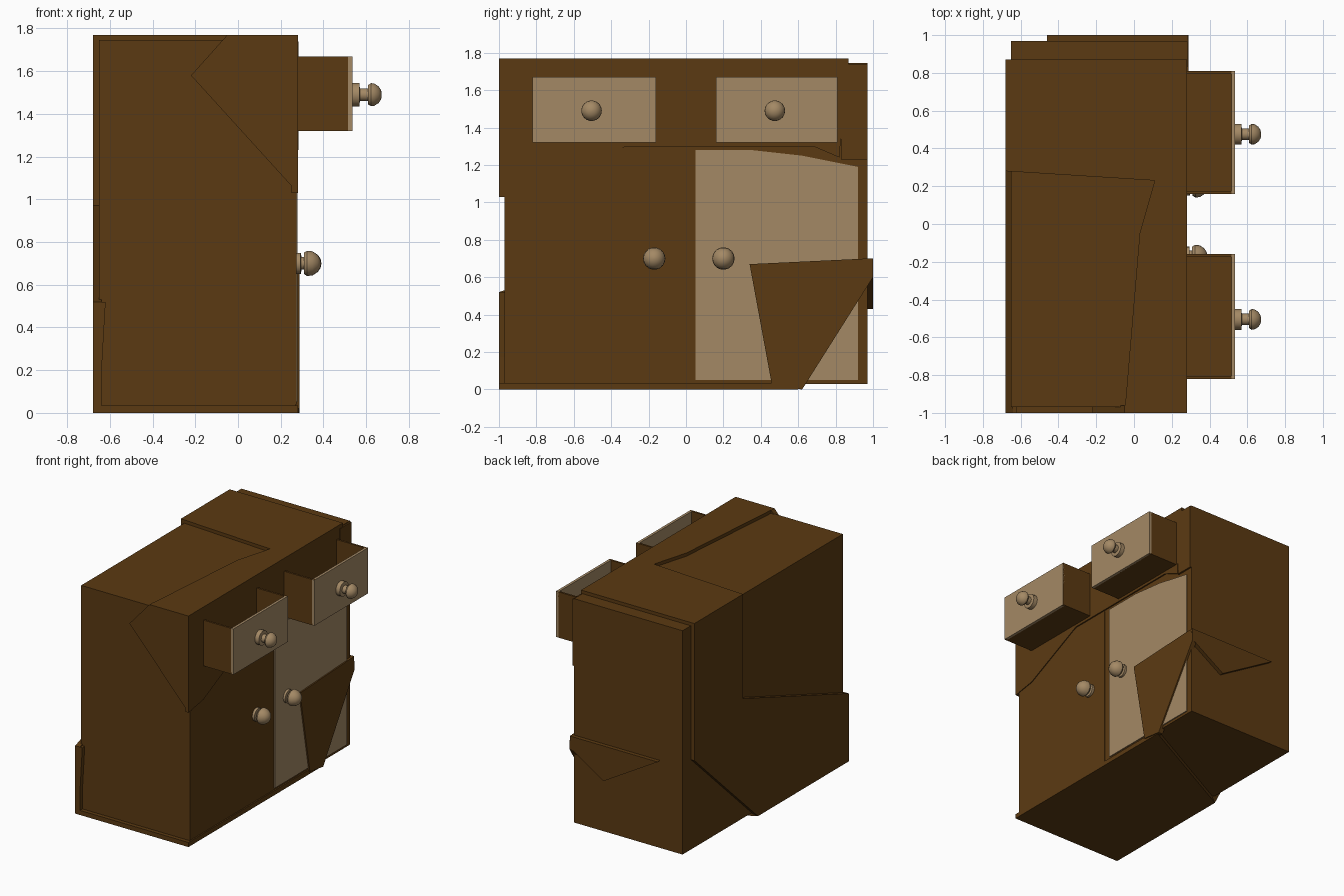
import bpy, bmesh
from math import sin, cos, pi, radians
from mathutils import Vector

if "Cube" in bpy.data.objects:
    bpy.data.objects.remove(bpy.data.objects["Cube"])


def material(name, rgb):
    m = bpy.data.materials.new(name)
    m.diffuse_color = (*rgb, 1)
    m.use_nodes = True
    m.node_tree.nodes["Principled BSDF"].inputs["Base Color"].default_value = m.diffuse_color
    return m


BROWN = material("dark_wood", (0.105, 0.042, 0.006))
TAN = material("pale_wood", (0.37, 0.25, 0.13))
KNOB = material("knob_wood", (0.37, 0.25, 0.13))


def finish(name, bm, mat):
    bmesh.ops.recalc_face_normals(bm, faces=bm.faces)
    me = bpy.data.meshes.new(name)
    bm.to_mesh(me)
    bm.free()
    me.materials.append(mat)
    ob = bpy.data.objects.new(name, me)
    bpy.context.collection.objects.link(ob)
    return ob


def slab(name, axis, lo, hi, pts, mat=BROWN):
    """Polygon in the plane across an axis, extruded from lo to hi."""
    bm = bmesh.new()
    verts = []
    for p in pts:
        co = list(p)
        co.insert(axis, lo)
        verts.append(bm.verts.new(co))
    face = bm.faces.new(verts)
    new = bmesh.ops.extrude_face_region(bm, geom=[face])["geom"]
    move = Vector((0, 0, 0))
    move[axis] = hi - lo
    bmesh.ops.translate(bm, vec=move, verts=[v for v in new if isinstance(v, bmesh.types.BMVert)])
    return finish(name, bm, mat)


def box(name, x, y, z, mat=BROWN):
    return slab(name, 2, z[0], z[1], [(x[0], y[0]), (x[1], y[0]), (x[1], y[1]), (x[0], y[1])], mat)


def knob(name, x, y, z, profile, n=18):
    """Lathe around the x axis."""
    bm = bmesh.new()
    rings = []
    for px, r in profile:
        rings.append([bm.verts.new((x + px, y + r * cos(2 * pi * i / n), z + r * sin(2 * pi * i / n)))
                      for i in range(n)])
    for a, b in zip(rings, rings[1:]):
        for i in range(n):
            j = (i + 1) % n
            bm.faces.new((a[i], a[j], b[j], b[i]))
    bm.faces.new(rings[0])
    bm.faces.new(rings[-1])
    ob = finish(name, bm, KNOB)
    bpy.context.view_layer.objects.active = ob
    ob.select_set(True)
    bpy.ops.object.shade_smooth_by_angle(angle=radians(35))
    ob.select_set(False)


# Carcass core
box("carcass", (-0.65, 0.27), (-0.97, 0.97), (0.03, 1.745))

# Irregular outer boards lying on the core
slab("top_board", 2, 1.74, 1.77,
     [(-0.68, 0.87), (0.28, 0.87), (0.28, -1), (-0.05, -1), (0.03, -0.05), (0.11, 0.23), (-0.68, 0.28)])
slab("back_board", 0, -0.68, -0.64,
     [(0.87, 1.77), (0.28, 1.77), (0.28, 0.97), (-1, 0.52), (-1, 0), (0.1, 0), (0.87, 0.72)])
slab("bottom_board", 2, 0, 0.035, [(-0.68, -1), (0.28, -1), (0.28, 0.6), (-0.68, 0.1)])
slab("left_side_board", 1, -1, -0.96, [(-0.05, 1.77), (0.28, 1.77), (0.28, 1.03), (-0.22, 1.58)])
slab("left_side_corner", 1, -1, -0.96, [(-0.68, 0.52), (-0.62, 0.52), (-0.65, 0), (-0.68, 0)])
slab("right_side_flap", 1, 0.96, 1.0, [(0.285, 0.7), (-0.46, 0.7), (0.0, 0.43), (0.285, 0.61)])

# Drawer frame and doors
slab("drawer_frame", 0, 0.25, 0.28,
     [(-1, 1.77), (0.86, 1.77), (0.82, 1.24), (0.68, 1.3), (-0.32, 1.3), (-0.82, 1.06), (-1, 1.03)])
box("right_corner_post", (0.24, 0.283), (0.83, 0.97), (1.23, 1.74))
box("left_door", (0.25, 0.274), (-0.97, -0.005), (0.04, 1.29))
slab("right_door_panel", 0, 0.25, 0.278,
     [(0.05, 0.05), (0.92, 0.05), (0.92, 1.19), (0.62, 1.25), (0.35, 1.28), (0.05, 1.28)], TAN)
slab("right_door_flap", 0, 0.25, 0.288,
     [(0.34, 0.67), (0.97, 0.7), (1.0, 0.66), (1.0, 0.6), (0.64, 0.03), (0.62, 0), (0.46, 0.02)])

# Pulled-out drawers, open at the top
T = 0.015
for side, y0, y1 in (("left", -0.82, -0.16), ("right", 0.16, 0.81)):
    box(side + "_drawer_front", (0.515, 0.535), (y0, y1), (1.32, 1.67), TAN)
    box(side + "_drawer_floor", (0.26, 0.52), (y0, y1), (1.32, 1.335))
    for end, a in (("near", y0), ("far", y1 - T)):
        box(f"{side}_drawer_{end}_wall", (0.26, 0.534), (a, a + T), (1.32, 1.67))

# Knobs
DRAWER = [(0, 0.055), (0.035, 0.055), (0.038, 0.03), (0.075, 0.03), (0.075, 0.045), (0.09, 0.055),
          (0.105, 0.053), (0.125, 0.04), (0.137, 0.022), (0.14, 0.004)]
DOOR = [(0, 0.05), (0.02, 0.05), (0.022, 0.03), (0.04, 0.03), (0.035, 0.05), (0.05, 0.06),
        (0.075, 0.057), (0.1, 0.04), (0.112, 0.02), (0.115, 0.004)]
knob("left_drawer_knob", 0.533, -0.505, 1.49, DRAWER)
knob("right_drawer_knob", 0.533, 0.475, 1.49, DRAWER)
knob("left_door_knob", 0.273, -0.17, 0.7, DOOR)
knob("right_door_knob", 0.275, 0.2, 0.7, DOOR)
